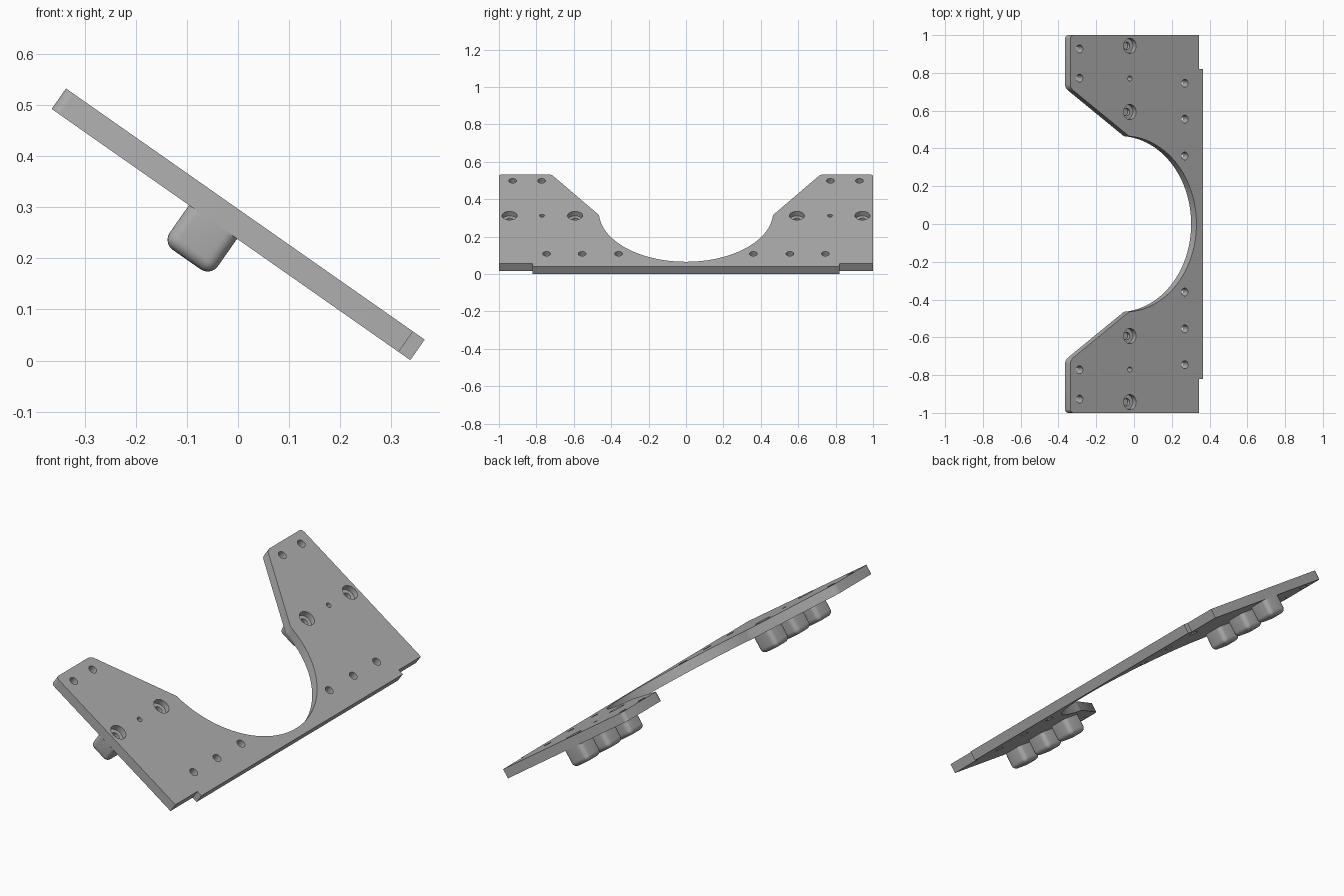
import bpy, bmesh, math
from mathutils import Matrix, Vector

if "Cube" in bpy.data.objects:
    bpy.data.objects.remove(bpy.data.objects["Cube"], do_unlink=True)

THICK, LENGTH, STEP = 0.049, 0.858, 0.83
BLOCK, DEPTH = 0.115, 0.09
# Local frame: x runs down the slope, y sideways, z out of the top face
TILT = Matrix.Translation((-0.337, 0, 0.533)) @ Matrix.Rotation(math.radians(35), 4, 'Y')

grey = bpy.data.materials.new("grey metal")
grey.use_nodes = True
COLOUR = (0.42, 0.42, 0.42, 1)
grey.diffuse_color = COLOUR
grey.node_tree.nodes["Principled BSDF"].inputs["Base Color"].default_value = COLOUR


def make_object(name, bm):
    bmesh.ops.recalc_face_normals(bm, faces=bm.faces)
    mesh = bpy.data.meshes.new(name)
    bm.to_mesh(mesh)
    bm.free()
    mesh.materials.append(grey)
    obj = bpy.data.objects.new(name, mesh)
    bpy.context.collection.objects.link(obj)
    obj.matrix_world = TILT
    return obj


def smooth(obj):
    bpy.ops.object.select_all(action='DESELECT')
    obj.select_set(True)
    bpy.context.view_layer.objects.active = obj
    bpy.ops.object.shade_smooth_by_angle(angle=math.radians(30))


# Plate outline: half profile with round cut-out, mirrored in y
RADIUS, CENTRE, ARC = 0.466, 0.349, 32
start = math.asin((0.38 - CENTRE) / RADIUS)
half = [(LENGTH, 0.82), (STEP, 0.82), (STEP, 1), (0, 1), (0, 0.72)]
for i in range(ARC):
    a = start + (math.pi / 2 - start) * i / ARC
    half.append((CENTRE + RADIUS * math.sin(a), RADIUS * math.cos(a)))
outline = half + [(CENTRE + RADIUS, 0)] + [(u, -y) for u, y in reversed(half)]

bm = bmesh.new()
face = bm.faces.new([bm.verts.new((u, y, 0)) for u, y in outline])
wall = bmesh.ops.extrude_face_region(bm, geom=[face])
bmesh.ops.translate(bm, vec=(0, 0, -THICK),
                    verts=[v for v in wall["geom"] if isinstance(v, bmesh.types.BMVert)])
corners = [e for e in bm.edges if all(v.co.x < 0.001 for v in e.verts)
           and abs(e.verts[0].co.z - e.verts[1].co.z) > 0.01]
bmesh.ops.bevel(bm, geom=corners, offset=0.02, segments=4, profile=0.5, affect='EDGES')
plate = make_object("mounting_plate", bm)

# Holes: (slope position, side position, radius, depth)
THROUGH = 0.1
holes = [(0.06, y, 0.021, THROUGH) for y in (0.772, 0.927)]
holes += [(0.74, y, 0.021, THROUGH) for y in (0.36, 0.555, 0.745)]
holes += [(0.385, 0.77, 0.013, THROUGH)]
for y in (0.593, 0.943):
    holes += [(0.385, y, 0.04, 0.03), (0.385, y, 0.02, THROUGH)]


def cut_holes(target, specs, name):
    bm = bmesh.new()
    for u, y, r, depth in specs:
        for side in (1, -1):
            spot = Matrix.Translation((u, side * y, (0.02 - depth) / 2))
            bmesh.ops.create_cone(bm, cap_ends=True, segments=32, radius1=r, radius2=r,
                                  depth=depth + 0.02, matrix=spot)
    cutter = make_object(name, bm)
    mod = target.modifiers.new(name, 'BOOLEAN')
    mod.operation, mod.solver, mod.object = 'DIFFERENCE', 'EXACT', cutter
    bpy.context.view_layer.objects.active = target
    bpy.ops.object.modifier_apply(modifier=name)
    bpy.data.objects.remove(cutter, do_unlink=True)


bpy.context.view_layer.update()
# Wide recesses and plain holes first, then the screw holes inside the recesses
cut_holes(plate, [h for h in holes if h[2] != 0.02], "hole_cutter")
cut_holes(plate, [h for h in holes if h[2] == 0.02], "screw_cutter")
smooth(plate)

# Rounded blocks below the plate, three on each side
for side, label in ((1, "left"), (-1, "right")):
    for n, y in enumerate((0.593, 0.768, 0.943), 1):
        bm = bmesh.new()
        place = Matrix.Translation((0.386, side * y, -THICK - DEPTH / 2))
        bmesh.ops.create_cube(bm, size=1,
                              matrix=place @ Matrix.Diagonal((BLOCK, BLOCK, DEPTH, 1)))
        edges = [e for e in bm.edges if any(v.co.z < -THICK - 0.01 for v in e.verts)]
        bmesh.ops.bevel(bm, geom=edges, offset=0.024, segments=5, profile=0.5,
                        affect='EDGES')
        smooth(make_object(f"{label}_block_{n}", bm))
